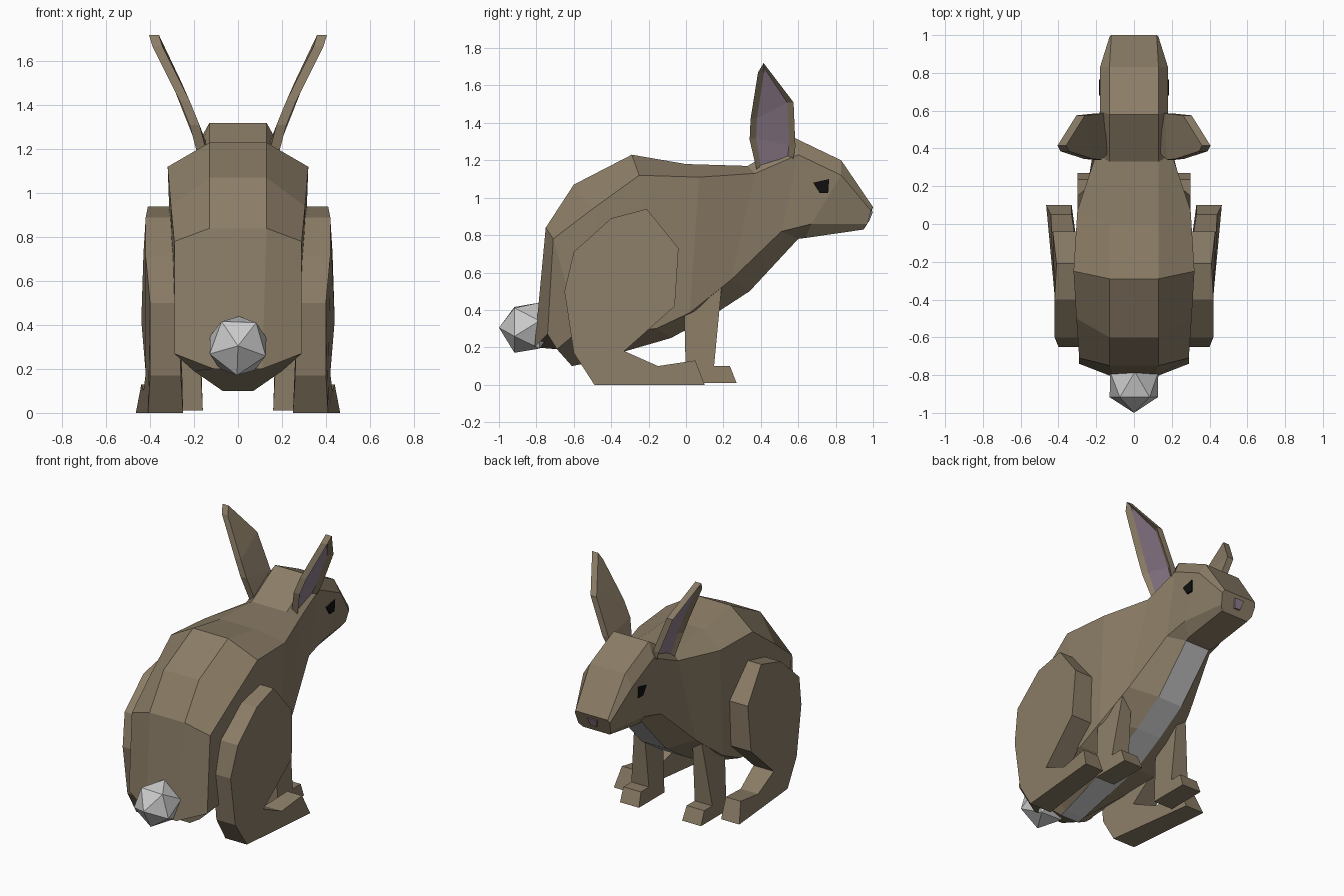
import bpy, bmesh, math

if "Cube" in bpy.data.objects:
    bpy.data.objects.remove(bpy.data.objects["Cube"])


def material(name, r, g, b):
    m = bpy.data.materials.new(name)
    m.diffuse_color = (r, g, b, 1)
    m.use_nodes = True
    m.node_tree.nodes["Principled BSDF"].inputs["Base Color"].default_value = m.diffuse_color
    return m


FUR = material("brown_fur", 0.26, 0.205, 0.135)
WHITE = material("white_fur", 0.78, 0.76, 0.78)
PINK = material("pink_skin", 0.28, 0.21, 0.27)
BLACK = material("black_eye", 0.005, 0.005, 0.005)


def finish(bm, name, *mats):
    bmesh.ops.recalc_face_normals(bm, faces=bm.faces[:])
    me = bpy.data.meshes.new(name)
    bm.to_mesh(me)
    bm.free()
    for m in mats:
        me.materials.append(m)
    ob = bpy.data.objects.new(name, me)
    bpy.context.collection.objects.link(ob)
    return ob


def loft(rings):
    """Skin a list of equal point rings, cap both ends; return bmesh and bands of faces."""
    bm = bmesh.new()
    vs = [[bm.verts.new(p) for p in r] for r in rings]
    n = len(vs[0])
    bands = [[bm.faces.new((a[i], a[(i + 1) % n], b[(i + 1) % n], b[i])) for i in range(n)]
             for a, b in zip(vs, vs[1:])]
    bm.faces.new(vs[0])
    bm.faces.new(vs[-1])
    bmesh.ops.recalc_face_normals(bm, faces=bm.faces[:])
    return bm, bands


def slab(name, outline, s, mat):
    """Side outline of (y, z, inner x, outer x), mirrored by s."""
    bm, _ = loft([[(s * xi, y, z) for y, z, xi, xo in outline],
                  [(s * xo, y, z) for y, z, xi, xo in outline]])
    return finish(bm, name, mat)


# Body and head: half sections (top, upper side, lower side, bottom) from rump to nose
sections = [
    [(.11, -.81, .20), (.29, -.74, .27), (.20, -.69, .19), (.07, -.61, .10)],
    [(.13, -.75, .84), (.29, -.71, .78), (.29, -.57, .29), (.07, -.56, .11)],
    [(.13, -.60, 1.07), (.305, -.50, .94), (.29, -.38, .29), (.08, -.34, .175)],
    [(.13, -.29, 1.23), (.32, -.25, 1.12), (.29, -.16, .30), (.09, -.08, .25)],
    [(.13, .00, 1.18), (.30, .07, 1.11), (.29, .02, .385), (.09, .14, .37)],
    [(.13, .33, 1.17), (.20, .37, 1.13), (.24, .24, .56), (.09, .34, .50)],
    [(.13, .58, 1.32), (.18, .60, 1.23), (.17, .51, .82), (.09, .60, .78)],
    [(.13, .83, 1.20), (.18, .83, 1.12), (.16, .67, .86), (.10, .64, .785)],
    [(.12, 1.0, .95), (.13, .99, .93), (.12, .97, .86), (.10, .95, .83)],
]
bm, bands = loft([half + [(-x, y, z) for x, y, z in reversed(half)] for half in sections])
for band in bands[:6]:
    band[3].material_index = 1      # pale belly strip
finish(bm, "body", FUR, WHITE)

# Nose patch
bm, _ = loft([[(x * .035, y + d, z) for x, y, z in
               ((-1, .994, .925), (1, .994, .925), (.6, .972, .87), (-.6, .972, .87))]
              for d in (-.02, .006)])
finish(bm, "nose", PINK)

# Tail: icosahedron with a vertex pointing backwards
bm = bmesh.new()
bmesh.ops.create_icosphere(bm, subdivisions=1, radius=.15)
tail = finish(bm, "tail", WHITE)
tail.rotation_euler = (math.radians(90), math.radians(20), 0)
tail.location = (0, -.85, .305)

haunch = [(-.21, .94, .27, .41), (-.40, .89, .27, .42), (-.60, .71, .27, .42),
          (-.65, .50, .27, .40), (-.60, .17, .26, .40), (-.49, 0, .25, .41),
          (.10, 0, .33, .465), (.05, .13, .33, .44), (-.15, .10, .30, .43),
          (-.33, .18, .27, .42), (-.06, .42, .29, .44), (-.04, .73, .29, .43)]
front_leg = [(0, .01, .16, .30), (.27, .01, .16, .30), (.235, .10, .17, .30),
             (.15, .10, .17, .30), (.19, .52, .18, .25), (.12, .62, .18, .25),
             (-.01, .42, .18, .28)]
eye = [(.68, 1.08, .17, .184), (.765, 1.10, .17, .184),
       (.76, 1.025, .17, .184), (.715, 1.025, .17, .184)]
# Ear rows: back edge (y, z, x) then front edge (y, z, x)
ear = [(.38, 1.14, .13, .57, 1.19, .13), (.34, 1.31, .175, .585, 1.27, .165),
       (.345, 1.42, .22, .575, 1.51, .26), (.385, 1.67, .345, .415, 1.72, .36)]

for s, side in ((1, "right"), (-1, "left")):
    slab("hind_leg_" + side, haunch, s, FUR)
    slab("front_leg_" + side, front_leg, s, FUR)
    slab("eye_" + side, eye, s, BLACK)

    # Ear with a sunken pink lining on its outer side
    t = .045
    bm, bands = loft([[(s * xb, yb, zb), (s * (xb + t), yb, zb),
                       (s * (xf + t), yf, zf), (s * xf, yf, zf)]
                      for yb, zb, xb, yf, zf, xf in ear])
    lining = [band[1] for band in bands]
    bmesh.ops.inset_region(bm, faces=lining, thickness=.035, depth=-.02,
                           use_boundary=True, use_even_offset=False)
    for f in lining:
        f.material_index = 1
    finish(bm, "ear_" + side, FUR, PINK)
